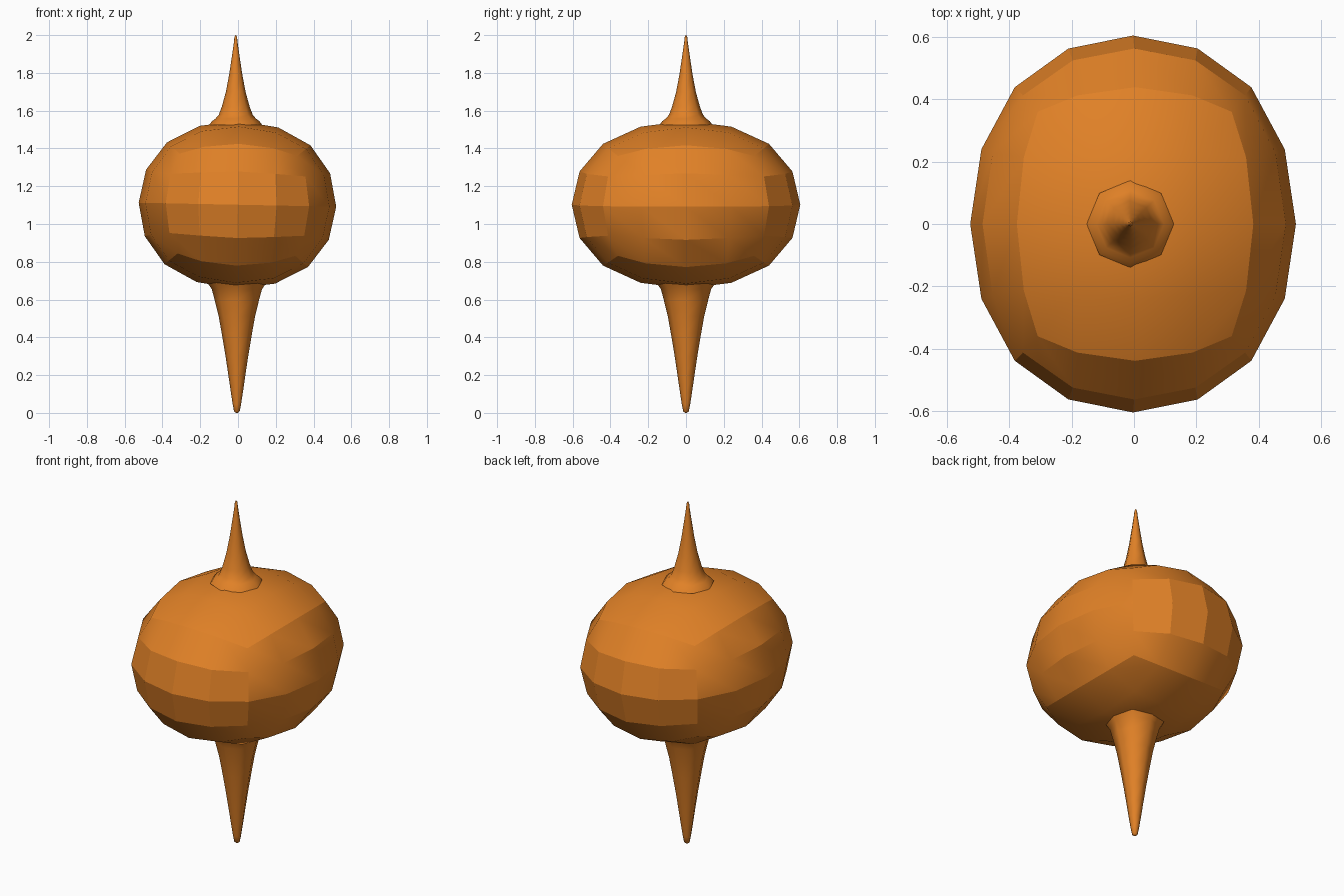
import bpy
import bmesh
import math
from mathutils import Matrix

default = bpy.data.objects.get("Cube")
if default:
    bpy.data.objects.remove(default, do_unlink=True)

# Single orange finish
ORANGE = (0.75, 0.22, 0.02, 1.0)
orange = bpy.data.materials.new("orange")
orange.use_nodes = True
orange.diffuse_color = ORANGE
orange.node_tree.nodes["Principled BSDF"].inputs["Base Color"].default_value = ORANGE


def finish(obj, name, angle):
    obj.name = obj.data.name = name
    obj.data.materials.append(orange)
    bpy.ops.object.select_all(action="DESELECT")
    obj.select_set(True)
    bpy.context.view_layer.objects.active = obj
    bpy.ops.object.shade_smooth_by_angle(angle=math.radians(angle))


def spike(name, profile, centre_x, sides=8):
    """Lathe a (radius, height) profile into a closed spike."""
    bm = bmesh.new()
    rings = []
    for radius, z in profile:
        turns = [math.tau * i / sides for i in range(sides)]
        rings.append([bm.verts.new((centre_x + radius * math.cos(a), radius * math.sin(a), z))
                      for a in turns])
    for low, high in zip(rings, rings[1:]):
        for i in range(sides):
            j = (i + 1) % sides
            bm.faces.new((low[i], low[j], high[j], high[i]))
    bm.faces.new(rings[0][::-1])
    bm.faces.new(rings[-1])
    mesh = bpy.data.meshes.new(name)
    bm.to_mesh(mesh)
    bm.free()
    obj = bpy.data.objects.new(name, mesh)
    bpy.context.collection.objects.link(obj)
    finish(obj, name, 60)


# Faceted body: a cube rounded by subdivision, stretched and slightly tilted
bpy.ops.mesh.primitive_cube_add(size=2, location=(0, 0, 0))
body = bpy.context.object
rounding = body.modifiers.new("rounding", "SUBSURF")
rounding.levels = 2
bpy.ops.object.modifier_apply(modifier=rounding.name)
reach = max(v.co.x for v in body.data.vertices)
body.data.transform(Matrix.Translation((-0.003, 0, 1.102))
                    @ Matrix.Rotation(0.02, 4, "Y")
                    @ Matrix.Diagonal((0.523 / reach, 0.605 / reach, 0.444 / reach, 1)))
finish(body, "body", 22)

# Upper spike with flared foot
spike("top_spike", [(0.14, 1.525), (0.125, 1.545), (0.108, 1.557), (0.09, 1.578),
                    (0.074, 1.62), (0.052, 1.7), (0.035, 1.79), (0.02, 1.89),
                    (0.01, 1.96), (0.007, 1.99), (0.002, 2.0)], -0.012)

# Lower spike with blunt rounded tip
spike("bottom_spike", [(0.004, 0.0), (0.015, 0.008), (0.022, 0.045), (0.032, 0.11),
                       (0.045, 0.2), (0.06, 0.3), (0.08, 0.42), (0.096, 0.51),
                       (0.118, 0.6), (0.133, 0.655), (0.15, 0.68), (0.16, 0.7)], -0.006)
